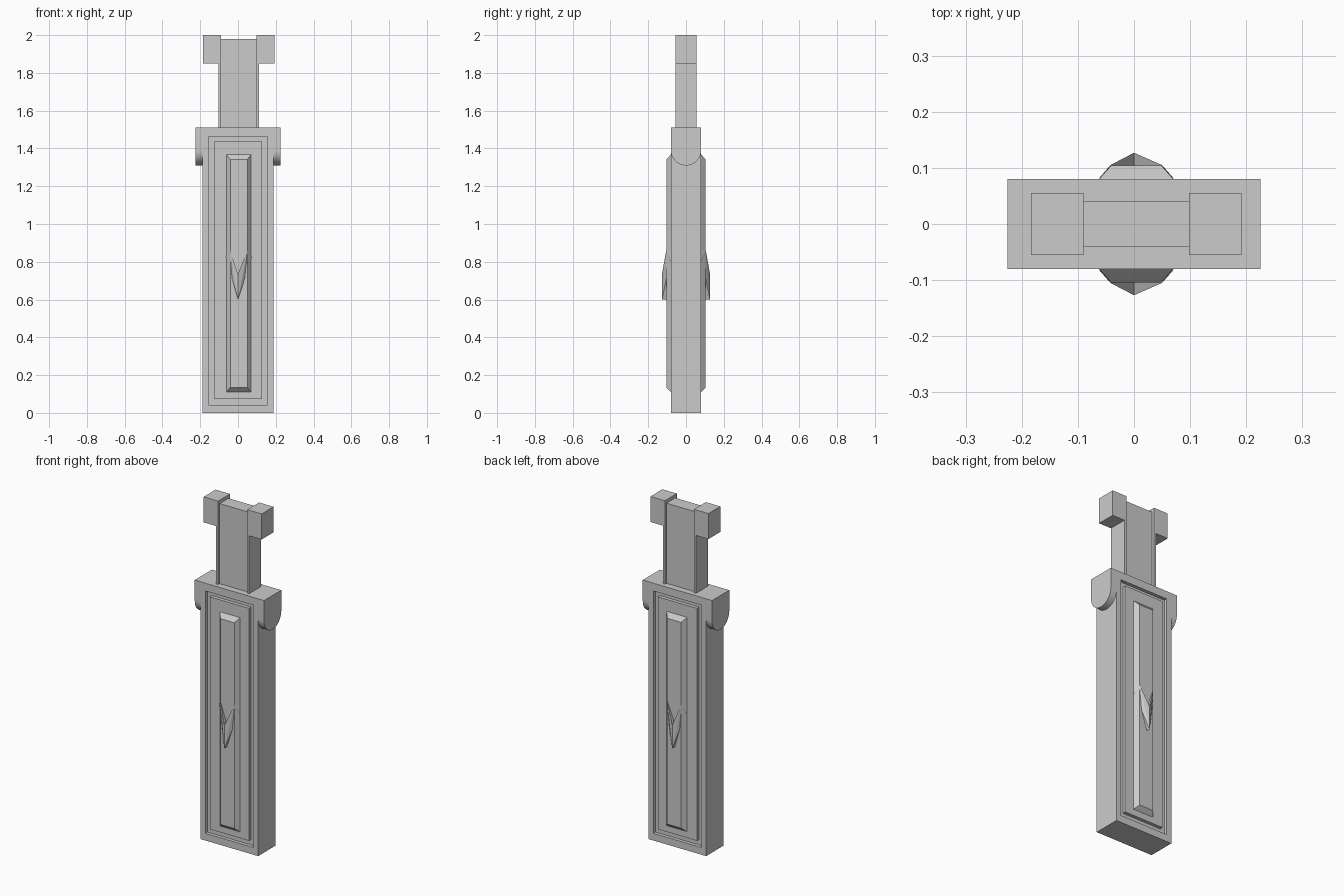
import bpy, bmesh, math

if "Cube" in bpy.data.objects:
    bpy.data.objects.remove(bpy.data.objects["Cube"])

DX = 0.004  # slight sideways offset of body and neck


def finish(bm, name):
    bmesh.ops.recalc_face_normals(bm, faces=bm.faces[:])
    me = bpy.data.meshes.new(name)
    bm.to_mesh(me)
    bm.free()
    ob = bpy.data.objects.new(name, me)
    bpy.context.collection.objects.link(ob)
    return ob


def prism(name, lower, upper):
    """Solid between two matching outlines of 3D points."""
    bm = bmesh.new()
    a = [bm.verts.new(p) for p in lower]
    b = [bm.verts.new(p) for p in upper]
    n = len(a)
    bm.faces.new(a)
    bm.faces.new(b[::-1])
    for i in range(n):
        bm.faces.new((a[i], a[(i + 1) % n], b[(i + 1) % n], b[i]))
    return finish(bm, name)


# Body: rectangular rings lofted from back to front, with a groove and a
# raised bevelled bar on both faces: (half width, z low, z high, depth)
front = [
    (0.187, 0.0, 1.51, 0.080),
    (0.156, 0.042, 1.464, 0.080),
    (0.156, 0.042, 1.464, 0.060),
    (0.127, 0.074, 1.438, 0.060),
    (0.127, 0.074, 1.438, 0.080),
    (0.066, 0.111, 1.368, 0.080),
    (0.045, 0.134, 1.342, 0.104),
]
rings = [(w, a, b, y) for w, a, b, y in front[::-1]]
rings += [(w, a, b, -y) for w, a, b, y in front]
bm = bmesh.new()
loops = []
for w, z0, z1, y in rings:
    loops.append([bm.verts.new((DX * (w < 0.1) + sx * w, y, z))
                  for sx, z in ((-1, z0), (1, z0), (1, z1), (-1, z1))])
for p, q in zip(loops, loops[1:]):
    for i in range(4):
        j = (i + 1) % 4
        bm.faces.new((p[i], p[j], q[j], q[i]))
bm.faces.new(loops[0])
bm.faces.new(loops[-1][::-1])
finish(bm, "body")

# Rounded lugs at the top of the body sides
arc = [(0.08 * math.cos(t), 1.39 - 0.08 * math.sin(t))
       for t in (math.pi * i / 24 for i in range(25))]
outline = [(0.08, 1.51)] + arc + [(-0.08, 1.51)]
for side, s in (("left", -1), ("right", 1)):
    lug = prism(side + "_lug",
                [(s * 0.187, y, z) for y, z in outline],
                [(s * 0.225, y, z) for y, z in outline])
    bpy.ops.object.select_all(action='DESELECT')
    lug.select_set(True)
    bpy.context.view_layer.objects.active = lug
    bpy.ops.object.shade_smooth_by_angle(angle=math.radians(30))

# Chevron ridge on front and back, two convex halves each
for face, f in (("front", -1), ("back", 1)):
    for side, s in (("left", -1), ("right", 1)):
        bm = bmesh.new()
        for x, y, z in ((0, 0.127, 0.735), (0, 0.127, 0.60), (0, 0.100, 0.735),
                        (0, 0.100, 0.60), (0.046, 0.105, 0.86),
                        (0.067, 0.081, 0.82), (0.064, 0.081, 0.86)):
            bm.verts.new((s * x + DX * (x > 0), f * y, z))
        res = bmesh.ops.convex_hull(bm, input=bm.verts[:])
        bmesh.ops.delete(bm, geom=list({v for v in res["geom_interior"]
                                        if isinstance(v, bmesh.types.BMVert)}),
                         context='VERTS')
        finish(bm, f"{face}_chevron_{side}")

# Neck plate
plate = [(-0.095, 1.50), (0.095, 1.50), (0.095, 1.98), (-0.095, 1.98)]
prism("neck_plate", [(x + DX, -0.041, z) for x, z in plate],
      [(x + DX, 0.041, z) for x, z in plate])

# Hooked rails on both sides of the neck
rail = [(0.094, 1.50), (0.107, 1.50), (0.107, 1.85),
        (0.188, 1.85), (0.188, 2.0), (0.094, 2.0)]
for side, s in (("left", -1), ("right", 1)):
    prism(side + "_rail", [(s * x + DX, -0.055, z) for x, z in rail],
          [(s * x + DX, 0.055, z) for x, z in rail])
